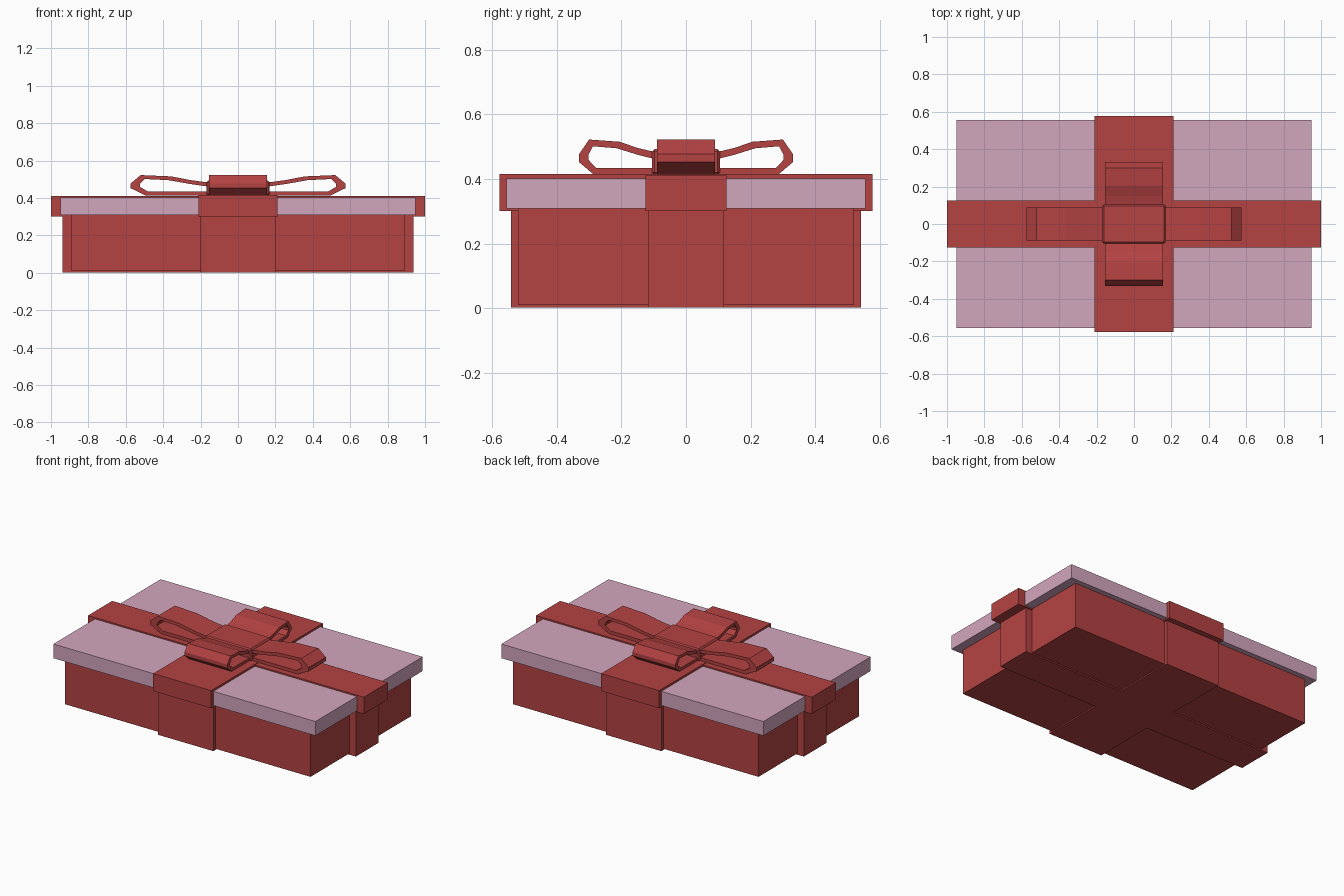
import bpy, bmesh
from mathutils import Vector, Matrix

if "Cube" in bpy.data.objects:
    bpy.data.objects.remove(bpy.data.objects["Cube"])


def material(name, rgb):
    m = bpy.data.materials.new(name)
    m.diffuse_color = (*rgb, 1)
    m.use_nodes = True
    m.node_tree.nodes["Principled BSDF"].inputs["Base Color"].default_value = m.diffuse_color
    return m


RED = material("red_paper", (0.46, 0.055, 0.055))
PINK = material("pink_card", (0.65, 0.38, 0.51))


def prism(name, outline, depth, mat, to_world=Matrix()):
    """Extrude a 2D outline along its local z by depth, then place it."""
    bm = bmesh.new()
    face = bm.faces.new([bm.verts.new((a, b, 0)) for a, b in outline])
    ext = bmesh.ops.extrude_face_region(bm, geom=[face])["geom"]
    bmesh.ops.translate(bm, vec=(0, 0, depth),
                        verts=[v for v in ext if isinstance(v, bmesh.types.BMVert)])
    bm.transform(to_world)
    bmesh.ops.recalc_face_normals(bm, faces=bm.faces)
    mesh = bpy.data.meshes.new(name)
    bm.to_mesh(mesh)
    bm.free()
    mesh.materials.append(mat)
    obj = bpy.data.objects.new(name, mesh)
    bpy.context.collection.objects.link(obj)
    return obj


def box(name, hx, hy, z0, z1, mat):
    outline = [(-hx, -hy), (hx, -hy), (hx, hy), (-hx, hy)]
    return prism(name, outline, z1 - z0, mat, Matrix.Translation((0, 0, z0)))


# Box body and the cross-shaped ribbon wrapped round it
box("box_body", 0.89, 0.52, 0.01, 0.312, RED)
a, b, hx, hy = 0.20, 0.118, 0.937, 0.541
cross = [(-hx, -b), (-a, -b), (-a, -hy), (a, -hy), (a, -b), (hx, -b),
         (hx, b), (a, b), (a, hy), (-a, hy), (-a, b), (-hx, b)]
prism("body_ribbon", cross, 0.308, RED, Matrix.Translation((0, 0, 0.002)))

# Lid with its two ribbon bands
box("lid", 0.95, 0.555, 0.309, 0.402, PINK)
box("lid_ribbon_long", 1.0, 0.125, 0.301, 0.411, RED)
box("lid_ribbon_short", 0.21, 0.578, 0.300, 0.415, RED)

# Bow loops: one strip outline (outer edge, then inner edge back), 
# stretched lengthwise for the long pair
outer = [(0.05, 0.478), (0.09, 0.482), (0.15, 0.496), (0.205, 0.515), (0.30, 0.522),
         (0.331, 0.477), (0.331, 0.452), (0.285, 0.413), (0.05, 0.413)]
inner = [(0.05, 0.434), (0.278, 0.434), (0.302, 0.459), (0.302, 0.475), (0.288, 0.501),
         (0.215, 0.495), (0.15, 0.475), (0.09, 0.460), (0.05, 0.456)]
STRETCH = 1.735


def loop(name, along, side, length, half_width):
    outline = [(r * length, z) for r, z in outer + inner]
    u = Vector((1, 0, 0)) if along == "x" else Vector((0, 1, 0))
    w = Vector((0, 1, 0)) if along == "x" else Vector((1, 0, 0))
    m = Matrix((u * side, (0, 0, 1), w)).transposed().to_4x4()
    m.translation = -w * half_width
    prism(name, outline, 2 * half_width, RED, m)


for side, x_name, y_name in ((1, "right", "back"), (-1, "left", "front")):
    loop("bow_loop_" + x_name, "x", side, STRETCH, 0.089)
    loop("bow_loop_" + y_name, "y", side, 1.0, 0.155)

# Knot over the middle, with chamfered edges
knot = box("bow_knot", 0.168, 0.105, 0.412, 0.493, RED)
bevel = knot.modifiers.new("chamfer", "BEVEL")
bevel.width = 0.008
bevel.segments = 1
